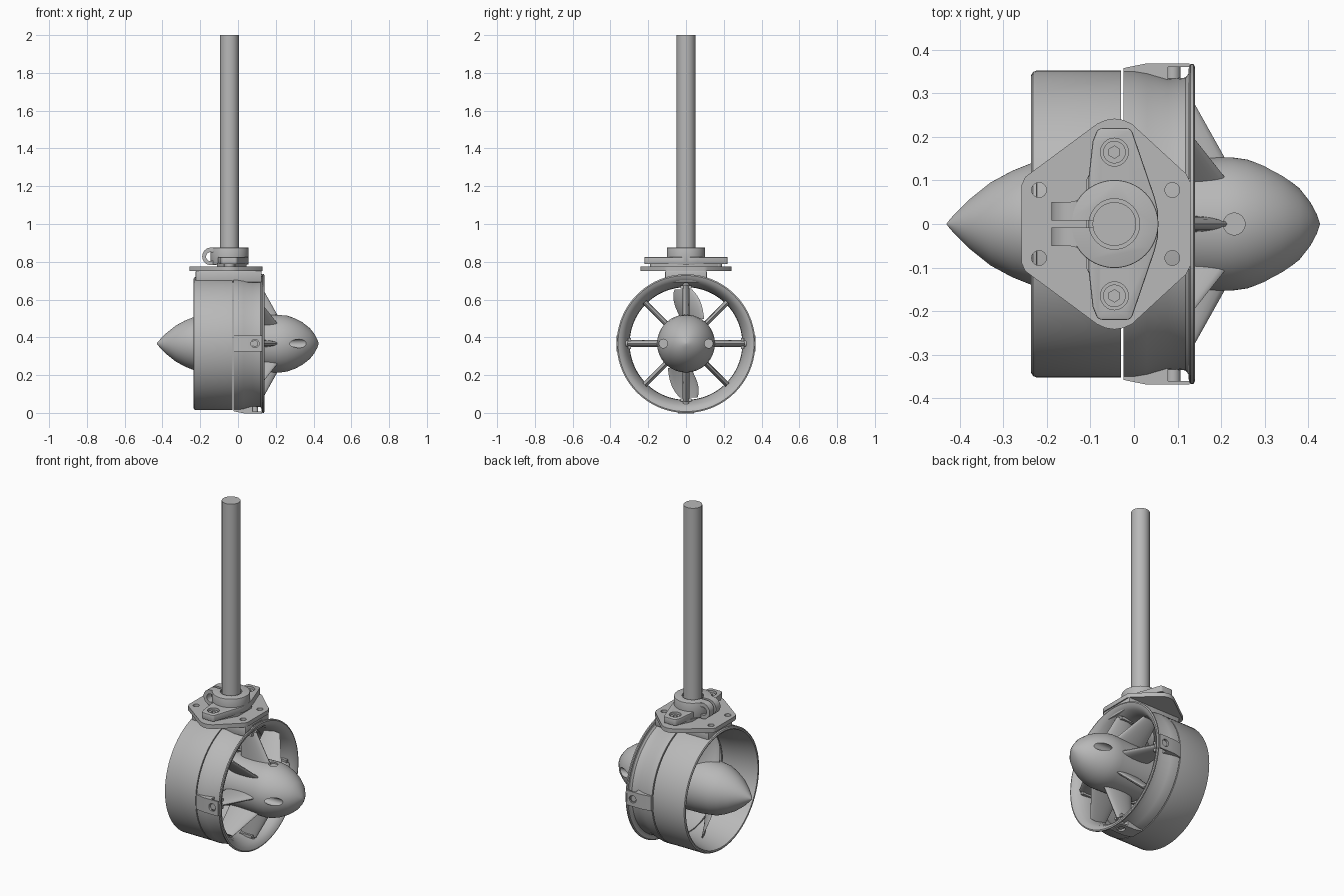
import bpy, bmesh
from math import pi, sin, cos, radians
from mathutils import Matrix, Vector

if "Cube" in bpy.data.objects:
    bpy.data.objects.remove(bpy.data.objects["Cube"])

grey = bpy.data.materials.new("plain_grey")
grey.use_nodes = True
grey.diffuse_color = (0.48, 0.48, 0.48, 1)
grey.node_tree.nodes["Principled BSDF"].inputs["Base Color"].default_value = (0.48, 0.48, 0.48, 1)

AXIS = 0.367    # height of the thruster axis
POST = -0.045   # x of the vertical shaft


def finish(name, bm, at=(0, 0, 0), turn=0, bevel=0):
    """Turn a bmesh into a smooth-shaded object, turned about x then moved."""
    bmesh.ops.recalc_face_normals(bm, faces=bm.faces)
    bm.transform(Matrix.Translation(at) @ Matrix.Rotation(turn, 4, 'X'))
    mesh = bpy.data.meshes.new(name)
    bm.to_mesh(mesh)
    bm.free()
    mesh.materials.append(grey)
    obj = bpy.data.objects.new(name, mesh)
    bpy.context.collection.objects.link(obj)
    bpy.ops.object.select_all(action='DESELECT')
    obj.select_set(True)
    bpy.context.view_layer.objects.active = obj
    if bevel:
        mod = obj.modifiers.new("bevel", 'BEVEL')
        mod.width, mod.segments, mod.limit_method = bevel, 2, 'ANGLE'
        bpy.ops.object.modifier_apply(modifier=mod.name)
    bpy.ops.object.shade_smooth_by_angle(angle=radians(32))
    return obj


def loft(name, loops, closed=False, **kw):
    """Skin a list of point loops; cap the ends unless closed."""
    bm = bmesh.new()
    rows = [[bm.verts.new(p) for p in loop] for loop in loops]
    n = len(rows[0])
    pairs = list(zip(rows, rows[1:])) + ([(rows[-1], rows[0])] if closed else [])
    for a, b in pairs:
        for i in range(n):
            j = (i + 1) % n
            bm.faces.new((a[i], a[j], b[j], b[i]))
    if not closed:
        bm.faces.new(rows[0])
        bm.faces.new(rows[-1])
    return finish(name, bm, **kw)


def lathe(name, profile, closed=False, n=96):
    """Revolve (x, radius) points around the thruster axis."""
    loops = [[(x, r * cos(2 * pi * i / n), r * sin(2 * pi * i / n)) for i in range(n)]
             for x, r in profile]
    return loft(name, loops, closed, at=(0, 0, AXIS))


def prism(name, outline, z0, z1, **kw):
    return loft(name, [[(x, y, z) for x, y in outline] for z in (z0, z1)], **kw)


def box(name, lo, hi, **kw):
    outline = [(lo[0], lo[1]), (hi[0], lo[1]), (hi[0], hi[1]), (lo[0], hi[1])]
    return prism(name, outline, lo[2], hi[2], **kw)


def rod(name, start, end, r, n=40, **kw):
    a, b = Vector(start), Vector(end)
    bm = bmesh.new()
    spin = (b - a).to_track_quat('Z', 'Y').to_matrix().to_4x4()
    bmesh.ops.create_cone(bm, cap_ends=True, segments=n, radius1=r, radius2=r,
                          depth=(b - a).length, matrix=Matrix.Translation((a + b) / 2) @ spin)
    return finish(name, bm, **kw)


def cut(obj, *cutters):
    """Subtract cutters from obj and remove them."""
    for c in cutters:
        mod = obj.modifiers.new("cut", 'BOOLEAN')
        mod.operation, mod.solver, mod.object = 'DIFFERENCE', 'EXACT', c
        bpy.ops.object.select_all(action='DESELECT')
        bpy.context.view_layer.objects.active = obj
        obj.select_set(True)
        bpy.ops.object.modifier_apply(modifier=mod.name)
        bpy.data.objects.remove(c)
    bpy.ops.object.shade_smooth_by_angle(angle=radians(32))


def mirrored(half):
    return half + [(x, -y) for x, y in reversed(half)]


# Duct: rear shroud and flared intake, split by a narrow gap
lathe("rear_shroud", [(-0.03, 0.298), (-0.03, 0.352), (-0.225, 0.352), (-0.232, 0.349),
                      (-0.236, 0.342), (-0.234, 0.335), (-0.18, 0.322), (-0.1, 0.305)], True)
lathe("intake_ring", [(-0.024, 0.298), (-0.024, 0.353), (0, 0.353), (0.03, 0.348), (0.078, 0.334),
                      (0.118, 0.336), (0.125, 0.345), (0.126, 0.362), (0.13, 0.367),
                      (0.137, 0.367), (0.14, 0.36), (0.134, 0.343), (0.115, 0.325),
                      (0.08, 0.308), (0.04, 0.3)], True)

# Hub: pointed rear spinner and rounded motor nose
lathe("rear_spinner", [(-0.43, 0.001), (-0.425, 0.008), (-0.41, 0.025), (-0.38, 0.055),
                       (-0.33, 0.095), (-0.28, 0.122), (-0.235, 0.14), (-0.15, 0.15), (-0.03, 0.152)])
nose = lathe("motor_nose", [(-0.022, 0.148), (0.1, 0.15), (0.2, 0.153), (0.225, 0.153), (0.26, 0.148),
                            (0.3, 0.134), (0.34, 0.113), (0.38, 0.082), (0.405, 0.05),
                            (0.42, 0.022), (0.427, 0.001)])
cut(nose, *[rod("cutter", (0.25, s * 0.12, AXIS), (0.5, s * 0.12, AXIS), 0.023) for s in (1, -1)],
    rod("cutter", (0.23, 0, AXIS + 0.143), (0.23, 0, AXIS + 0.2), 0.025))

# Propeller: two broad twisted blades
for k in range(2):
    sections = []
    for i in range(11):
        t = i / 10
        r = 0.13 + 0.155 * t
        pitch = radians(50 - 25 * t)
        half = 0.095 * (1 - 0.45 * t ** 3)
        loop = []
        for j in range(16):
            a = 2 * pi * j / 16
            c, h = half * cos(a), 0.007 * sin(a)
            loop.append((-0.125 + c * sin(pitch) + h * cos(pitch),
                         0.035 * (1 - 1.4 * t) + c * cos(pitch) - h * sin(pitch), r))
        sections.append(loop)
    loft("propeller_blade", sections, at=(0, 0, AXIS), turn=pi * k)

# Eight swept struts between hub and duct
for k in range(8):
    thick = 0.019 if k % 2 == 0 else 0.014
    sections = []
    for r, nose_x in ((0.135, 0.218), (0.31, 0.12)):
        mid, half = (nose_x + 0.02) / 2, (nose_x - 0.02) / 2
        sections.append([(mid + half * cos(2 * pi * j / 24), thick * sin(2 * pi * j / 24), r)
                         for j in range(24)])
    loft("strut", sections, at=(0, 0, AXIS), turn=k * pi / 4)

# Four bolted pads joining the struts to the duct
side = [(-0.024, 0.343), (-0.024, 0.358), (0.03, 0.369), (0.127, 0.369),
        (0.127, 0.36), (0.078, 0.36), (0.078, 0.33)]
for k in range(4):
    place = dict(at=(0, 0, AXIS), turn=k * pi / 2)
    pad = loft("clamp_pad", [[(x, y, r) for x, r in side] for y in (-0.043, 0.043)], **place)
    cut(pad, rod("cutter", (0.09, 0, 0.355), (0.09, 0, 0.4), 0.022, **place))
    rod("pad_bolt", (0.09, 0, 0.31), (0.09, 0, 0.361), 0.017, n=24, **place)
    box("strut_foot", (0.03, -0.03, 0.292), (0.11, 0.03, 0.308), **place)

# Pedestal and mounting plate
box("pedestal", (-0.225, -0.11, 0.69), (0.125, 0.11, 0.752), bevel=0.006)
plate = prism("mounting_plate", mirrored([(-0.258, 0.09), (-0.25, 0.108), (-0.085, 0.23), (-0.065, 0.239),
                                          (-0.045, 0.242), (-0.025, 0.239), (-0.005, 0.23),
                                          (0.12, 0.115), (0.13, 0.095)]), 0.75, 0.775)
cut(plate, *[rod("cutter", (x, s * 0.078, 0.7), (x, s * 0.078, 0.8), 0.017)
             for x in (-0.218, 0.088) for s in (1, -1)])

# Shaft clamp: diamond flange, collar, split ears
prism("clamp_spacer", mirrored([(-0.11, 0.1), (-0.075, 0.17), (-0.015, 0.17), (0.045, 0.06)]), 0.774, 0.79)
flange = prism("clamp_flange", mirrored([(-0.105, 0.1), (-0.095, 0.19), (-0.085, 0.215), (-0.077, 0.22),
                                         (-0.013, 0.22), (-0.005, 0.215), (0.048, 0.06), (0.055, 0.03)]),
               0.787, 0.825, bevel=0.004)
cut(flange, *[rod("cutter", (POST, s * 0.165, 0.795), (POST, s * 0.165, 0.9), 0.032) for s in (1, -1)])
for s in (1, -1):
    screw = rod("flange_screw", (POST, s * 0.165, 0.765), (POST, s * 0.165, 0.815), 0.026, n=24)
    cut(screw, rod("cutter", (POST, s * 0.165, 0.8), (POST, s * 0.165, 0.83), 0.014, n=6))

collar = rod("clamp_collar", (POST, 0, 0.785), (POST, 0, 0.875), 0.101, n=64, bevel=0.003)
cut(collar, rod("cutter", (POST, 0, 0.86), (POST, 0, 0.9), 0.058),
    box("cutter", (-0.2, -0.008, 0.78), (-0.09, 0.008, 0.9)))
ear_side = [(-0.115, 0.782), (-0.115, 0.875)]
ear_side += [(-0.143 + 0.0465 * cos(a), 0.8285 + 0.0465 * sin(a))
             for a in [pi / 2 + pi * i / 16 for i in range(17)]]
for s in (1, -1):
    ear = loft("clamp_ear", [[(x, s * y, z) for x, z in ear_side] for y in (0.008, 0.05)])
    cut(ear, rod("cutter", (-0.145, -0.1, 0.827), (-0.145, 0.1, 0.827), 0.024))
    # Concave web blending each ear into the collar
    prism("ear_web", [(-0.11, s * 0.01), (-0.15, s * 0.05), (-0.132, s * 0.054), (-0.12, s * 0.062),
                      (-0.112, s * 0.074), (-0.09, s * 0.085)], 0.855, 0.873)

# Long vertical shaft
rod("shaft", (POST, 0, 0.78), (POST, 0, 2.0), 0.05, n=64)
